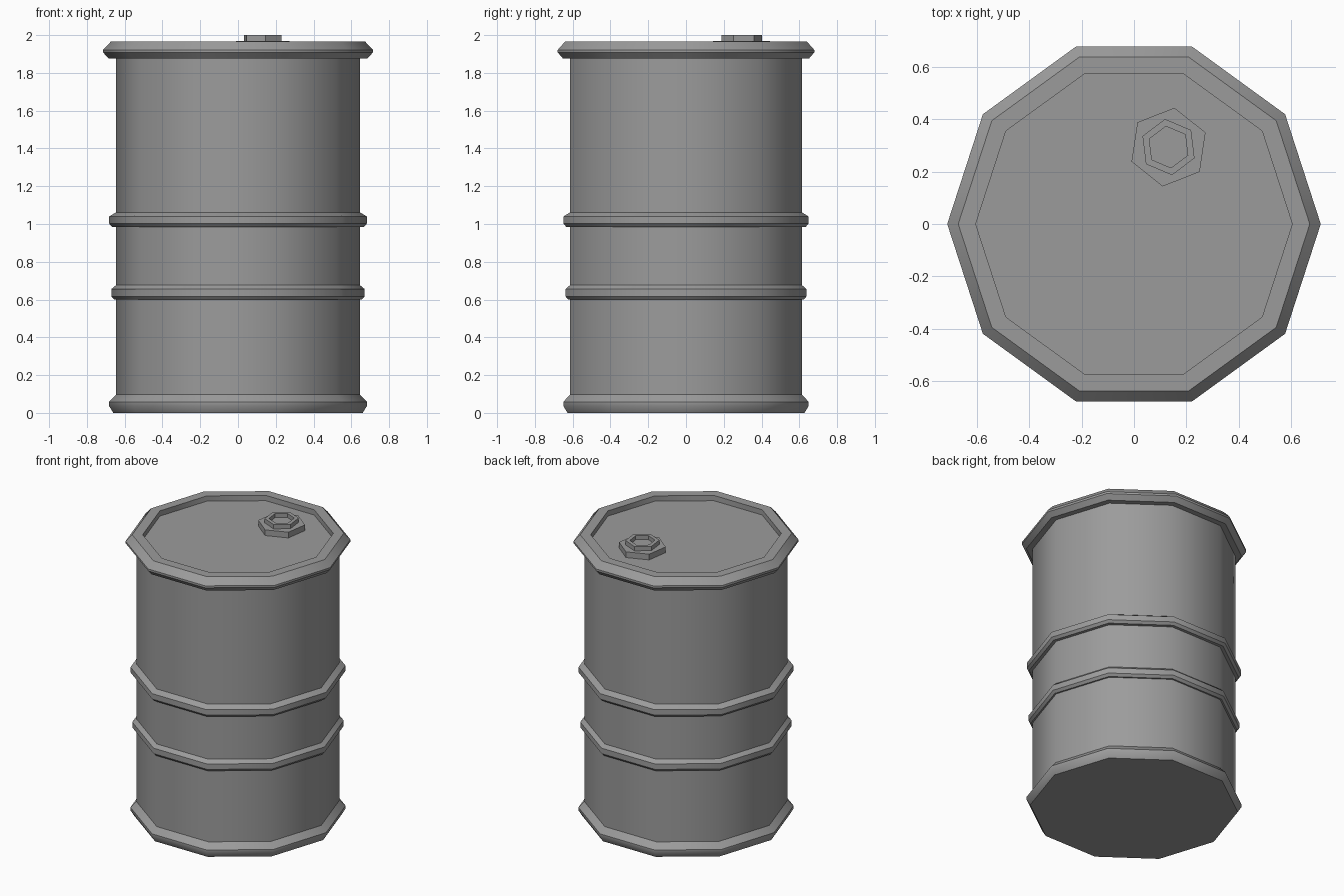
import bpy, bmesh, math

cube = bpy.data.objects.get("Cube")
if cube:
    bpy.data.objects.remove(cube, do_unlink=True)

grey = bpy.data.materials.new("steel_grey")
grey.use_nodes = True
colour = (0.33, 0.33, 0.33, 1)
grey.diffuse_color = colour
grey.node_tree.nodes["Principled BSDF"].inputs["Base Color"].default_value = colour

SIDES = 10
BODY_R = 0.645


def lathe(name, profile, sides=SIDES, centre=(0, 0), turn=0, cap_start=False, cap_end=False):
    """Sweep (radius, height) points, listed from low to high on the outside, round z."""
    bm = bmesh.new()
    rings = []
    for r, z in profile:
        angles = [math.radians(turn) + math.tau * i / sides for i in range(sides)]
        rings.append([bm.verts.new((r * math.cos(a), r * math.sin(a), z)) for a in angles])
    for low, high in zip(rings, rings[1:]):
        for i in range(sides):
            j = (i + 1) % sides
            bm.faces.new((low[i], low[j], high[j], high[i]))
    if cap_start:
        bm.faces.new(rings[0][::-1])
    if cap_end:
        bm.faces.new(rings[-1])
    mesh = bpy.data.meshes.new(name)
    bm.to_mesh(mesh)
    bm.free()
    mesh.materials.append(grey)
    obj = bpy.data.objects.new(name, mesh)
    obj.location = (centre[0], centre[1], 0)
    bpy.context.collection.objects.link(obj)
    bpy.ops.object.select_all(action="DESELECT")
    obj.select_set(True)
    bpy.context.view_layer.objects.active = obj
    bpy.ops.object.shade_smooth_by_angle(angle=math.radians(38))
    return obj


# Drum wall
lathe("drum_wall", [(BODY_R, 0.05), (BODY_R, 1.9)])

# Base rim with the closed floor
lathe("base_rim", [(0.66, 0), (0.683, 0.037), (0.683, 0.058), (BODY_R, 0.098)], cap_start=True)

# Two rolling hoops around the wall
for name, z, r in (("lower_hoop", 0.60, 0.671), ("upper_hoop", 0.985, 0.682)):
    lathe(name, [(BODY_R, z), (r - 0.015, z), (r, z + 0.017),
                 (r, z + 0.055), (BODY_R, z + 0.077)])

# Top rim with the recessed lid
lathe("top_rim_and_lid", [(BODY_R, 1.876), (0.685, 1.876), (0.714, 1.908), (0.714, 1.922),
                          (0.672, 1.967), (0.605, 1.967), (0.605, 1.93)], cap_end=True)

# Filler cap: wide hexagonal flange and a hollow hexagonal plug
CAP = (0.132, 0.294)
lathe("cap_flange", [(0.152, 1.93), (0.152, 1.97)], 6, CAP, 21.5, cap_end=True)
lathe("cap_plug", [(0.108, 1.965), (0.108, 2.0), (0.08, 2.0), (0.08, 1.972)],
      6, CAP, 37, cap_end=True)
